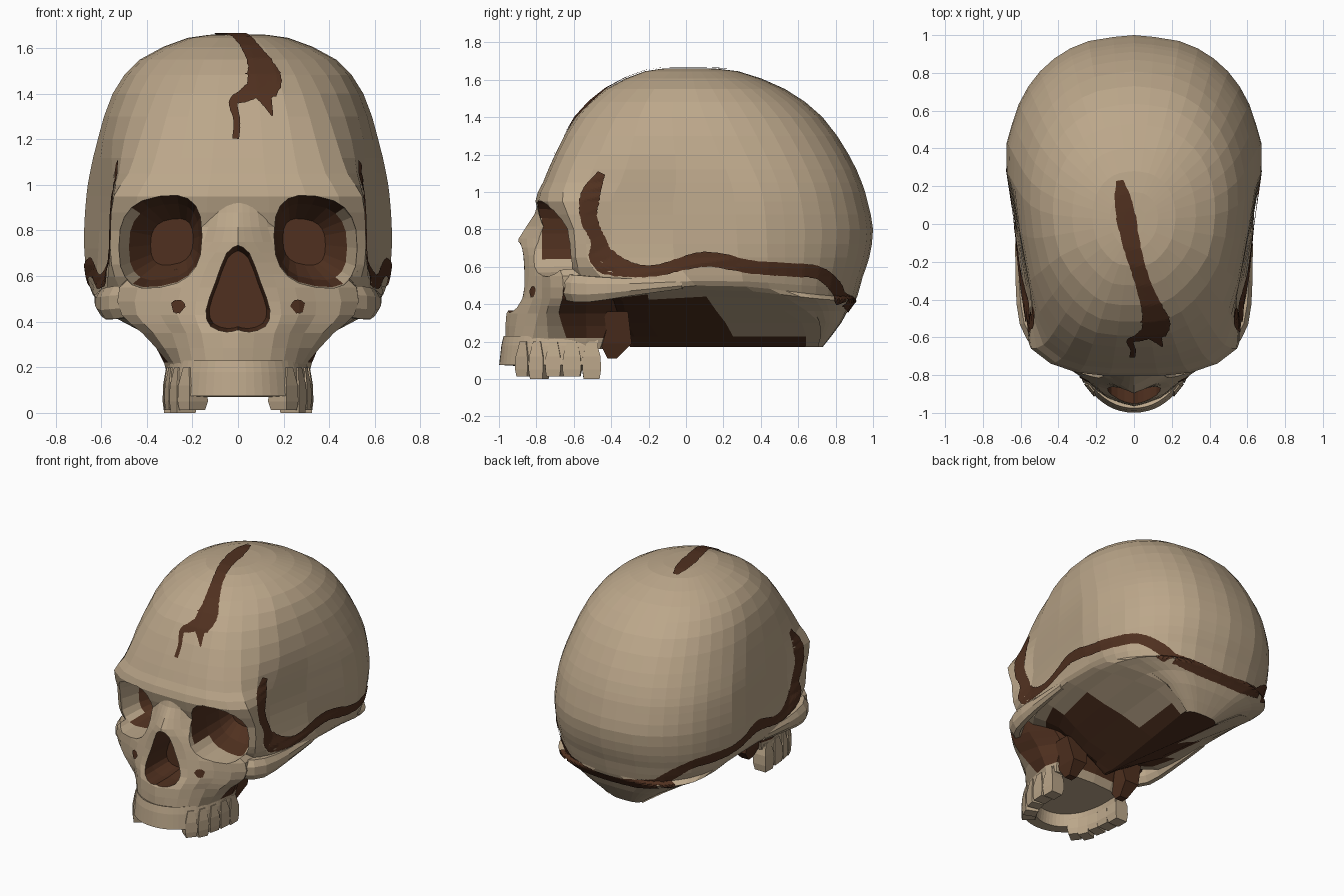
import bpy, bmesh, math, random
from mathutils import Vector
from mathutils.bvhtree import BVHTree

if "Cube" in bpy.data.objects:
    bpy.data.objects.remove(bpy.data.objects["Cube"])

random.seed(4)
BONE, BROWN = 0, 1
MATS = []
for nm, col in (("bone", (0.50, 0.385, 0.255, 1)), ("dark_brown", (0.080, 0.030, 0.014, 1))):
    m = bpy.data.materials.new(nm)
    m.diffuse_color = col
    m.use_nodes = True
    m.node_tree.nodes["Principled BSDF"].inputs["Base Color"].default_value = m.diffuse_color
    MATS.append(m)


def spline(pts, n):
    """Catmull-Rom through rows of numbers, n steps per span."""
    out = []
    for i in range(len(pts) - 1):
        a, b, c, d = (pts[max(i - 1, 0)], pts[i], pts[i + 1], pts[min(i + 2, len(pts) - 1)])
        for k in range(n):
            t = k / n
            out.append([0.5 * (2 * q + (r - p) * t + (2 * p - 5 * q + 4 * r - s) * t * t
                        + (3 * q - p - 3 * r + s) * t ** 3) for p, q, r, s in zip(a, b, c, d)])
    return out + [list(pts[-1])]


def finish(name, bm, rule=None):
    bm.normal_update()
    for f in bm.faces:
        f.material_index = rule(f.calc_center_median(), f.normal) if rule else BONE
    me = bpy.data.meshes.new(name)
    bm.to_mesh(me)
    bm.free()
    for m in MATS:
        me.materials.append(m)
    ob = bpy.data.objects.new(name, me)
    bpy.context.collection.objects.link(ob)
    return ob


def loft(name, rings, rule=None):
    """Closed rings of 3D points bridged into a capped solid."""
    bm = bmesh.new()
    vs = [[bm.verts.new(p) for p in r] for r in rings]
    n = len(vs[0])
    for a, b in zip(vs, vs[1:]):
        for i in range(n):
            bm.faces.new((a[i], a[(i + 1) % n], b[(i + 1) % n], b[i]))
    bm.faces.new(vs[0])
    bm.faces.new(vs[-1])
    bmesh.ops.recalc_face_normals(bm, faces=bm.faces)
    return finish(name, bm, rule)


def mirror_ring(half, z):
    """Half contour from front centre to back centre -> full ring."""
    return [(x, y, z) for x, y in half] + [(-x, y, z) for x, y in half[-2:0:-1]]


# cranium: z, front y, corner x y, temple x y, max width, its y, back y
ROWS = [
    (1.66, -.07, .03, -.05, .05, -.02, .06, .02, .09),
    (1.645, -.22, .14, -.17, .20, -.08, .22, .03, .28),
    (1.55, -.43, .27, -.33, .39, -.17, .43, .05, .53),
    (1.40, -.59, .36, -.47, .49, -.25, .55, .1, .73),
    (1.20, -.70, .43, -.58, .55, -.30, .615, .18, .87),
    (1.05, -.765, .48, -.64, .55, -.35, .65, .24, .94),
    (0.95, -.805, .545, -.66, .54, -.40, .665, .26, .97),
    (0.80, -.76, .56, -.60, .54, -.40, .675, .27, 1.0),
    (0.65, -.72, .555, -.59, .56, -.40, .67, .28, .98),
    (0.55, -.70, .52, -.56, .60, -.30, .65, .3, .945),
    (0.47, -.60, .46, -.50, .60, -.22, .62, .32, .915),
    (0.42, -.45, .30, -.40, .44, -.20, .54, .42, .89),
    (0.30, -.35, .16, -.33, .23, -.20, .32, .62, .83),
    (0.17, -.30, .01, -.28, .02, -.10, .13, .64, .73)]
rings = []
for z, yf, xf, yc, xt, yt, w, ym, yb in spline(ROWS, 2):
    keys = [(0, yf), (xf * .55, yf + .12 * (yc - yf)), (xf, yc), (xt, yt), (w, ym)]
    e = .65 if z < .45 else .88          # squarer back at the base
    for i in range(1, 6):
        a = math.radians(18 * i)
        keys.append((w * max(math.cos(a), 0) ** e, ym + (yb - ym) * math.sin(a) ** e))
    keys[-1] = (0, yb)
    wave = .035 * max(0, 1 - abs(z - .46) / .1)   # the rim rises mid-way and drops behind
    rings.append([(x, y, h + (wave * math.cos((y - .15) * 4) if y > -.4 else 0))
                  for x, y, h in mirror_ring(spline(keys, 2), z)])
cranium = loft("cranium", rings,
               lambda c, n: BROWN if n.z < -.1 and ((c.z < .44 and c.y < .04)
                                                    or (c.z < .27 and c.y < .26) or (c.z < .21 and c.y < .5)) else BONE)

# upper jaw and nose bridge: z, front y, four side points, back y
JAW = [
    (.16, -.97, .13, -.94, .24, -.83, .29, -.64, .29, -.46, -.42),
    (.22, -.965, .14, -.92, .25, -.82, .305, -.64, .30, -.44, -.40),
    (.35, -.96, .16, -.90, .29, -.79, .42, -.68, .30, -.40, -.35),
    (.43, -.91, .19, -.86, .34, -.77, .51, -.66, .36, -.40, -.30),
    (.55, -.90, .17, -.84, .33, -.77, .52, -.66, .45, -.40, -.35),
    (.66, -.90, .13, -.84, .25, -.77, .38, -.71, .36, -.45, -.40),
    (.75, -.895, .07, -.85, .15, -.79, .22, -.74, .20, -.50, -.45),
    (.88, -.81, .05, -.80, .12, -.77, .15, -.70, .12, -.50, -.45),
    (.97, -.79, .05, -.785, .10, -.77, .12, -.70, .10, -.50, -.45)]
rings = []
for r in spline(JAW, 2):
    keys = [(0, r[1])] + [(r[i], r[i + 1]) for i in (2, 4, 6, 8)] + [(0, r[10])]
    rings.append(mirror_ring(spline(keys, 2), r[0]))
jaw = loft("upper_jaw", rings,
           lambda c, n: BROWN if c.y > -.62 and .24 < c.z < .5 else BONE)

# cheekbones running back as arches: x, y, z, half thickness, half height
ARCH = [(.34, -.66, .50, .04, .05), (.48, -.63, .49, .05, .075), (.565, -.52, .48, .045, .075),
        (.595, -.30, .49, .035, .05), (.605, -.02, .51, .025, .03)]
cheeks = []
for side, s in (("right", 1), ("left", -1)):
    path = spline(ARCH, 2)
    rings = []
    for i, (x, y, z, a, b) in enumerate(path):
        p, q = path[max(i - 1, 0)], path[min(i + 1, len(path) - 1)]
        t = Vector((q[0] - p[0], q[1] - p[1])).normalized()
        ring = []
        for k in range(8):
            g = math.radians(45 * k + 22.5)
            ring.append((s * (x - t.y * a * math.cos(g)), y + t.x * a * math.cos(g), z + b * math.sin(g)))
        rings.append(ring)
    cheeks.append(loft(side + "_cheekbone", rings))

# dental arch band and side teeth
CURVE = [(-.3, -.47), (-.295, -.66), (-.24, -.83), (-.13, -.94), (0, -.975),
         (.13, -.94), (.24, -.83), (.295, -.66), (.3, -.47)]
path = spline(CURVE, 4)


def frame(i):
    p, q = path[max(i - 1, 0)], path[min(i + 1, len(path) - 1)]
    t = Vector((q[0] - p[0], q[1] - p[1], 0)).normalized()
    return Vector((path[i][0], path[i][1], 0)), t, Vector((t.y, -t.x, 0))


rings = []
for i in range(len(path)):
    p, t, o = frame(i)
    rings.append([p + o * d + Vector((0, 0, z))
                  for d, z in ((0, .23), (.012, .18), (.024, .075), (-.06, .07), (-.08, .2))])
loft("dental_arch", rings)
for k, i in enumerate((1, 3, 5, 7, 9, 23, 25, 27, 29, 31)):
    p, t, o = frame(i)
    w = .05 if i in (1, 3, 29, 31) else .042
    bottom = 0 if k % 3 == 0 else .012
    loft("tooth_%d" % (k + 1),
         [[p + t * (u * w * f) + o * (.028 * f if v > 0 else -.075 * f) + Vector((0, 0, z))
           for u, v in ((-1, -1), (1, -1), (1, 1), (-1, 1))]
          for z, f in ((bottom, .85), (.05, 1), (.12, .95), (.2, .5))])

# bony plates behind the jaw
for side, s in (("right", 1), ("left", -1)):
    loft(side + "_rear_plate",
         [[(s * x, y, z) for x, y in ((x0, y0), (x1, y0), (x1, y1), (x0, y1))]
          for z, x0, x1, y0, y1 in ((.11, .19, .25, -.42, -.37), (.19, .17, .28, -.46, -.29),
                                    (.36, .14, .32, -.46, -.31))],
         lambda c, n: BROWN)


# dirt stains: thin strips laid on a surface
def tree_of(ob):
    return BVHTree.FromPolygons([v.co for v in ob.data.vertices],
                                [p.vertices[:] for p in ob.data.polygons])


def stain(name, tree, pts, ray, n=12):
    bm = bmesh.new()
    path, prev = spline(pts, n), None
    for i, (u, v, w) in enumerate(path):
        p, q = path[max(i - 1, 0)], path[min(i + 1, len(path) - 1)]
        t = Vector((q[0] - p[0], q[1] - p[1])).normalized()
        w *= random.uniform(.94, 1.06)
        row = []
        for k in range(9):
            d = w * (k - 4) / 4
            org, dr = ray(u - t.y * d, v + t.x * d)
            hit, nrm, _, _ = tree.ray_cast(Vector(org), Vector(dr))
            if hit and nrm.dot(Vector(dr)) > 0:
                nrm = -nrm
            row.append(bm.verts.new(hit + nrm * .007) if hit else None)
        if prev:
            for k in range(8):
                quad = (prev[k], prev[k + 1], row[k + 1], row[k])
                if all(quad):
                    bm.faces.new(quad)
        prev = row
    finish(name, bm, lambda c, n: BROWN)


skull, face = tree_of(cranium), tree_of(jaw)
down = lambda x, y: ((x, y, 3), (0, 0, -1))
front = lambda x, z: ((x, -3, z), (0, 1, 0))
back = lambda x, z: ((x, 3, z), (0, -1, 0))
stain("crown_stain", skull, [(-.075, .23, .02), (-.05, .08, .05), (-.01, -.12, .045), (.05, -.32, .04),
                             (.10, -.46, .06), (.11, -.53, .08), (.08, -.58, .05)], down)
stain("forehead_stain_1", skull, [(.11, 1.44, .05), (.03, 1.39, .03), (-.02, 1.36, .02),
                                  (-.005, 1.28, .015), (-.01, 1.2, .015)], front)
stain("forehead_stain_2", skull, [(.10, 1.42, .05), (.13, 1.35, .02), (.15, 1.30, .004)], front)
SIDE = [(-.45, 1.10, .02), (-.51, .98, .05), (-.52, .86, .045), (-.47, .74, .04), (-.44, .64, .07),
        (-.30, .585, .04), (-.15, .58, .03), (.10, .64, .04), (.35, .60, .035), (.55, .585, .035),
        (.70, .57, .035), (.79, .50, .035), (.83, .41, .03)]
for side, s in (("right", 1), ("left", -1)):
    stain(side + "_temple_stain", skull, SIDE, lambda y, z: ((s * 3, y, z), (-s, 0, 0)))
    stain(side + "_cheek_hole", face, [(s * .24, .45, .02), (s * .26, .465, .03), (s * .285, .46, .02)], front)
stain("back_stain", skull, [(-.36, .43, .035), (-.2, .40, .035), (0, .39, .03), (.2, .40, .035),
                            (.36, .43, .035)], back)

# eye sockets and nose opening, cut through the bone parts
cutters = []
for s in (1, -1):
    rings = []
    for y, f, cx in ((-1.1, 1, .345), (-.77, 1, .345), (-.60, .97, .34), (-.47, .82, .325), (-.36, .5, .29)):
        ring = []
        for k in range(20):
            a = math.radians(18 * k)
            c, d = math.cos(a), math.sin(a)
            dx = .187 * f * math.copysign(abs(c) ** .75, c)
            dz = .2 * f * math.copysign(abs(d) ** .75, d)
            ring.append((s * (cx + dx), y, .75 + dz - .15 * dx))
        rings.append(ring)
    cutters.append(loft("socket_cutter", rings,
                        lambda c, n: BROWN if (c.y > -.95 and c.z > .88) or c.y > -.45 or
                        (c.y > -.8 and abs(c.x) < .46 and c.z > (.64 if c.y < -.6 else .5)) else BONE))
NOSE = [(0, .735), (.05, .70), (.10, .57), (.14, .45), (.12, .38), (.05, .355), (0, .365)]
half = spline(NOSE, 2)
outline = half + [(-x, z) for x, z in half[-2:0:-1]]
cutters.append(loft("nose_cutter",
                    [[(x * f, y, .5 + (z - .5) * f) for x, z in outline]
                     for y, f in ((-1.1, 1), (-.8, 1), (-.65, .9))],
                    lambda c, n: BROWN))
for ob in [cranium, jaw] + cheeks:
    for c in cutters:
        c.hide_render = True
        mod = ob.modifiers.new("cut", 'BOOLEAN')
        mod.operation, mod.solver, mod.object = 'DIFFERENCE', 'EXACT', c
    dg = bpy.context.evaluated_depsgraph_get()
    me = bpy.data.meshes.new_from_object(ob.evaluated_get(dg))
    ob.modifiers.clear()
    ob.data = me
for c in cutters:
    bpy.data.objects.remove(c)
